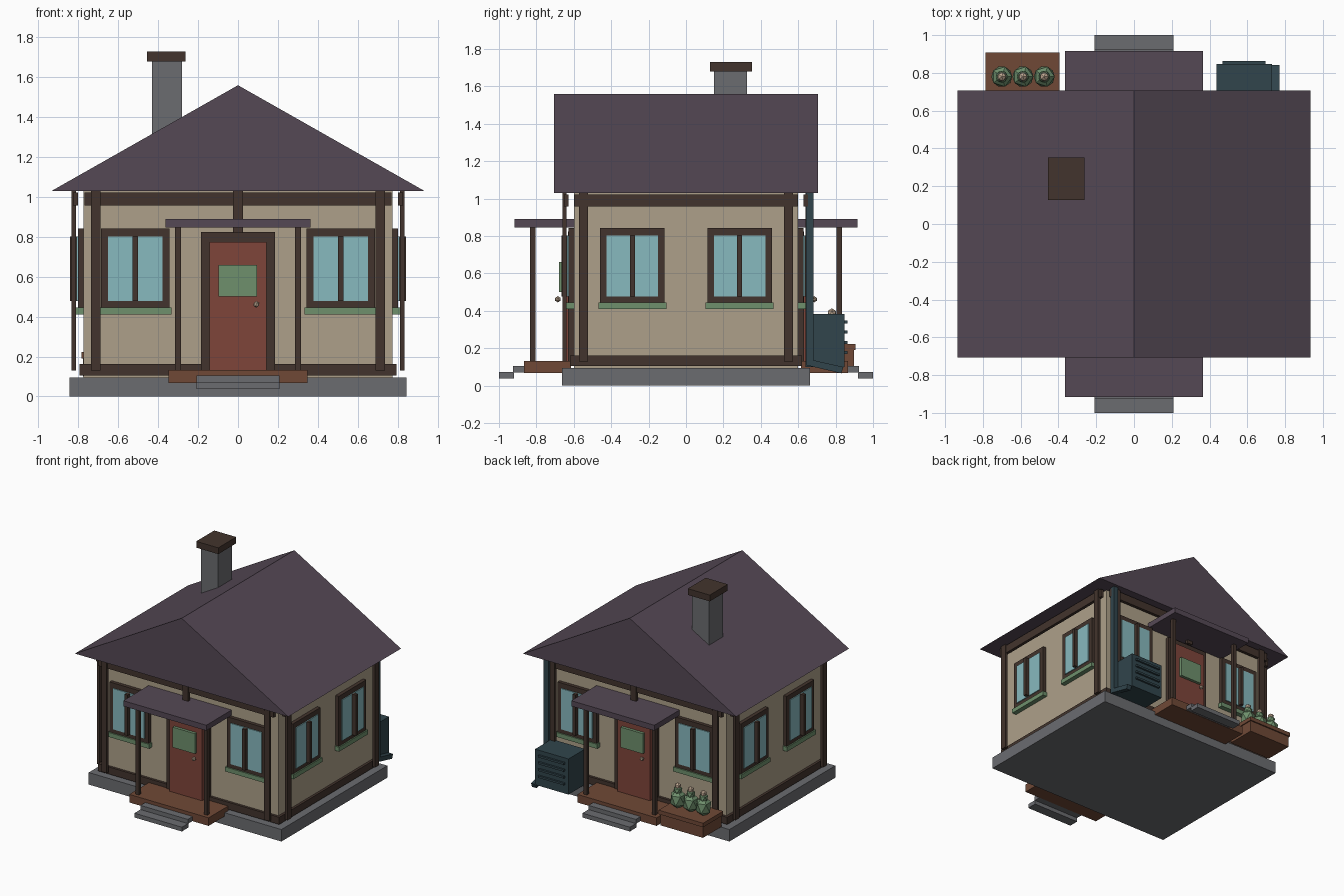
import bpy, bmesh, math
from mathutils import Vector

if "Cube" in bpy.data.objects:
    bpy.data.objects.remove(bpy.data.objects["Cube"])


def lin(c):
    c = min(c * 1.04 / 255, 1)
    return c / 12.92 if c <= 0.04045 else ((c + 0.055) / 1.055) ** 2.4


def mat(name, r, g, b):
    m = bpy.data.materials.new(name)
    m.diffuse_color = (lin(r), lin(g), lin(b), 1)
    m.use_nodes = True
    m.node_tree.nodes["Principled BSDF"].inputs["Base Color"].default_value = m.diffuse_color
    return m


STONE = mat("grey stone", 103, 104, 108)
TIMBER = mat("dark timber", 64, 50, 43)
PLASTER = mat("beige plaster", 167, 154, 132)
ROOF = mat("purple roof", 82, 70, 82)
GLASS = mat("blue glass", 130, 178, 183)
RED = mat("red door", 122, 66, 56)
GREEN = mat("leaf green", 106, 138, 104)
WOOD = mat("brown wood", 107, 70, 52)
TEAL = mat("dark teal metal", 47, 66, 73)
PALE = mat("pale blossom", 186, 164, 142)


def finish(name, bm, material):
    bmesh.ops.recalc_face_normals(bm, faces=bm.faces)
    me = bpy.data.meshes.new(name)
    bm.to_mesh(me)
    bm.free()
    me.materials.append(material)
    ob = bpy.data.objects.new(name, me)
    bpy.context.collection.objects.link(ob)
    return ob


def prism(name, pts, axis, material):
    """Extrude a closed polygon along a vector."""
    bm = bmesh.new()
    f = bm.faces.new([bm.verts.new(p) for p in pts])
    r = bmesh.ops.extrude_face_region(bm, geom=[f])
    vs = [v for v in r["geom"] if isinstance(v, bmesh.types.BMVert)]
    bmesh.ops.translate(bm, verts=vs, vec=axis)
    return finish(name, bm, material)


def box(name, x, y, z, material):
    (x0, x1), (y0, y1), (z0, z1) = sorted(x), sorted(y), sorted(z)
    return prism(name, [(x0, y0, z0), (x1, y0, z0), (x1, y1, z0), (x0, y1, z0)],
                 (0, 0, z1 - z0), material)


def ball(name, centre, r, stretch, material):
    bm = bmesh.new()
    bmesh.ops.create_icosphere(bm, subdivisions=1, radius=r)
    for v in bm.verts:
        v.co = Vector((v.co.x, v.co.y, v.co.z * stretch)) + Vector(centre)
    return finish(name, bm, material)


# Wall sides: outward normal, tangent, wall distance
SIDES = {"front": ((0, -1), (1, 0), 0.6), "right": ((1, 0), (0, 1), 0.775),
         "back": ((0, 1), (-1, 0), 0.6), "left": ((-1, 0), (0, -1), 0.775)}


def on_wall(side, part, u, out, z, material):
    """Box given along the wall (u), away from it (out) and in height (z)."""
    n, t, d = SIDES[side]
    a, b = [[t[i] * u[k] + n[i] * (d + out[k]) for i in (0, 1)] for k in (0, 1)]
    return box(side + "_" + part, (a[0], b[0]), (a[1], b[1]), z, material)


def window(side, i, c):
    tag = "window_%d_" % i
    on_wall(side, tag + "frame", (c - .172, c + .172), (0, .028), (.445, .842), TIMBER)
    on_wall(side, tag + "glass", (c - .137, c + .137), (.028, .035), (.478, .802), GLASS)
    on_wall(side, tag + "mullion", (c - .013, c + .013), (.035, .066), (.478, .802), TIMBER)
    on_wall(side, tag + "sill", (c - .182, c + .182), (0, .038), (.41, .445), GREEN)


# Main body
box("foundation_slab", (-.845, .845), (-.663, .663), (0, .095), STONE)
box("walls", (-.775, .775), (-.6, .6), (.095, 1.03), PLASTER)
box("bottom_beam", (-.795, .795), (-.62, .62), (.105, .162), TIMBER)
prism("gable_roof", [(-.935, -.706, 1.03), (.935, -.706, 1.03), (0, -.706, 1.56)],
      (0, 1.412, 0), ROOF)
box("chimney", (-.43, -.28), (.15, .325), (1.15, 1.685), STONE)
box("chimney_cap", (-.455, -.262), (.127, .352), (1.68, 1.73), TIMBER)

# Timber framing and windows on every side
for side in SIDES:
    gable = side in ("front", "back")
    half, post, win = (.77, .713, .515) if gable else (.595, .548, .287)
    on_wall(side, "top_beam", (-half, half), (.028, .052), (.957, 1.022), TIMBER)
    for i, s in enumerate((-1, 1), 1):
        on_wall(side, "post_%d" % i, (s * post - .024, s * post + .024),
                (.038, .06), (.13, 1.03), TIMBER)
        window(side, i, s * win)

# Doors, porches and steps at front and back
for side in ("front", "back"):
    on_wall(side, "centre_post", (-.024, .024), (.038, .06), (.82, 1.03), TIMBER)
    on_wall(side, "door_frame", (-.185, .185), (0, .03), (.13, .825), TIMBER)
    on_wall(side, "door", (-.143, .143), (.03, .055), (.13, .775), RED)
    on_wall(side, "door_panel", (-.098, .096), (.055, .078), (.5, .66), GREEN)
    n, t, d = SIDES[side]
    ball(side + "_door_knob", (t[0] * .092, n[1] * (d + .085), .462), .017, 1, PALE)
    on_wall(side, "awning", (-.364, .364), (0, .317), (.847, .89), ROOF)
    on_wall(side, "porch_deck", (-.348, .348), (.015, .265), (.068, .132), WOOD)
    for i, s in enumerate((-1, 1), 1):
        on_wall(side, "porch_post_%d" % i, (s * .3 - .015, s * .3 + .015),
                (.205, .235), (.13, .85), TIMBER)
    on_wall(side, "upper_step", (-.208, .208), (.265, .325), (.07, .105), STONE)
    on_wall(side, "lower_step", (-.208, .208), (.32, .4), (.038, .072), STONE)

# Planter with three plants
box("planter_box", (-.777, -.403), (.663, .897), (.1, .195), WOOD)
box("planter_rim", (-.785, -.395), (.655, .907), (.19, .222), WOOD)
for i, x in enumerate((-.7, -.588, -.475), 1):
    ball("plant_%d_leaves" % i, (x, .78, .285), .062, 1.3, GREEN)
    ball("plant_%d_bud" % i, (x, .78, .355), .036, 1, GREEN)
    ball("plant_%d_blossom" % i, (x, .78, .388), .026, 1, PALE)

# Utility cabinet with louvres
box("utility_cabinet", (.437, .73), (.64, .848), (.1, .382), TEAL)
for i in range(4):
    z = .34 - i * .054
    box("louvre_%d" % (i + 1), (.468, .695), (.84, .863), (z - .008, z + .008), TEAL)

# Downpipe with slanted outlet
box("downpipe", (.73, .77), (.642, .682), (.12, 1.03), TEAL)
prism("downpipe_outlet", [(.73, .642, .145), (.73, .642, .11), (.73, .83, .066), (.73, .842, .1)],
      (.04, 0, 0), TEAL)
